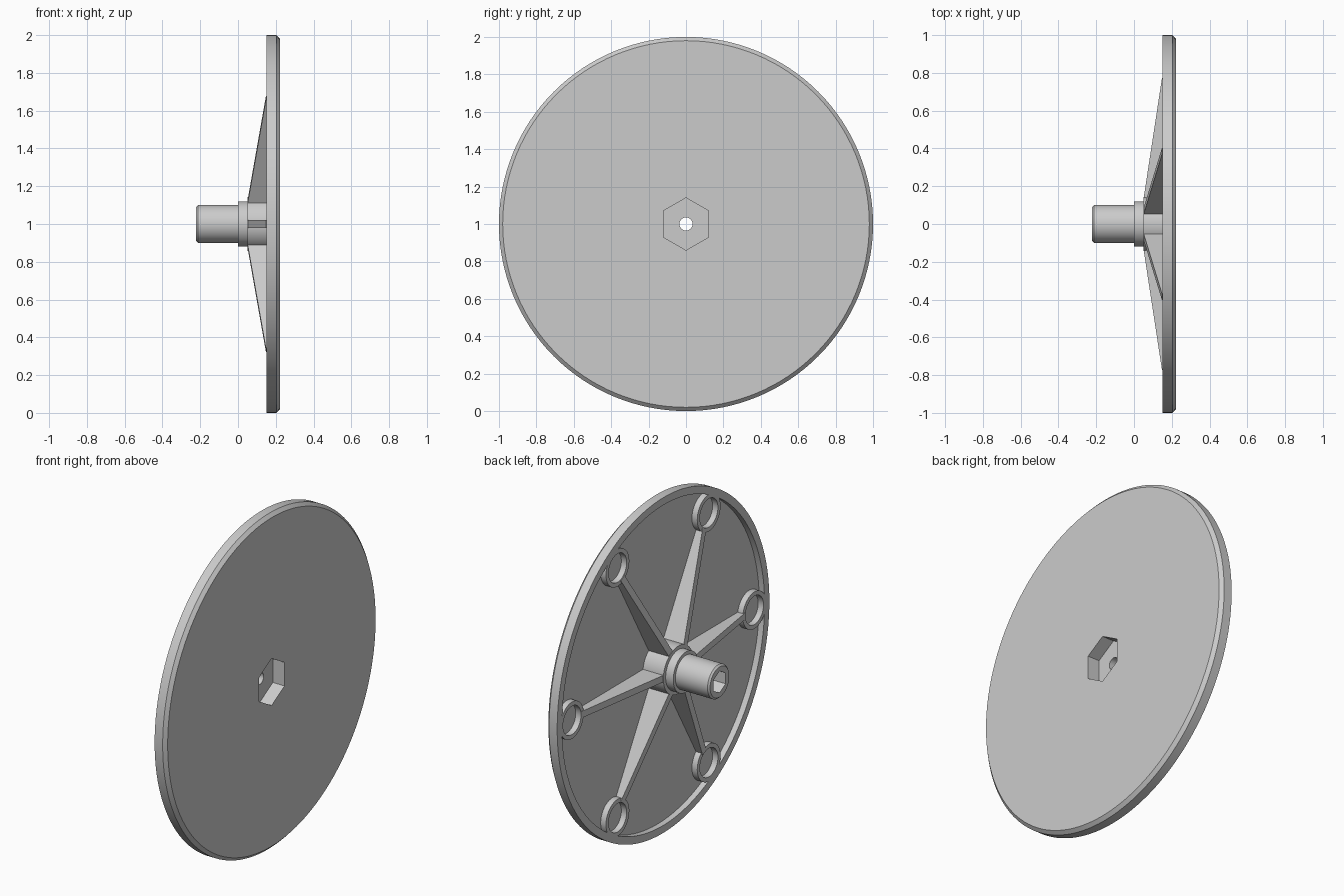
import bpy, bmesh
from math import cos, sin, pi, radians
from mathutils import Vector

cube = bpy.data.objects.get("Cube")
if cube:
    bpy.data.objects.remove(cube, do_unlink=True)

CENTRE = Vector((0, 0, 1))
RING_RADIUS = 0.86

grey = bpy.data.materials.new("light grey")
grey.use_nodes = True
colour = (0.6, 0.6, 0.6, 1)
grey.diffuse_color = colour
grey.node_tree.nodes["Principled BSDF"].inputs["Base Color"].default_value = colour


def add_object(name, bm, location=CENTRE):
    bmesh.ops.recalc_face_normals(bm, faces=bm.faces)
    mesh = bpy.data.meshes.new(name)
    bm.to_mesh(mesh)
    bm.free()
    mesh.materials.append(grey)
    obj = bpy.data.objects.new(name, mesh)
    obj.location = location
    bpy.context.collection.objects.link(obj)
    return obj


def lathe(name, profile, steps=128, closed=False, location=CENTRE):
    """Turn an (x, radius) profile around the x axis."""
    bm = bmesh.new()
    verts = [bm.verts.new((x, 0, r)) for x, r in profile]
    edges = [bm.edges.new(pair) for pair in zip(verts, verts[1:])]
    if closed:
        edges.append(bm.edges.new((verts[-1], verts[0])))
    bmesh.ops.spin(bm, geom=verts + edges, cent=(0, 0, 0), axis=(1, 0, 0),
                   angle=2 * pi, steps=steps)
    bmesh.ops.remove_doubles(bm, verts=bm.verts, dist=1e-5)
    return add_object(name, bm, location)


def activate(obj):
    bpy.ops.object.select_all(action='DESELECT')
    obj.select_set(True)
    bpy.context.view_layer.objects.active = obj


def cut(obj, x0, x1, radius, steps):
    """Bore a round or hexagonal hole along the x axis."""
    cutter = lathe("cutter", [(x0, 0), (x0, radius), (x1, radius), (x1, 0)], steps)
    cutter.hide_render = True
    mod = obj.modifiers.new("hole", 'BOOLEAN')
    mod.operation = 'DIFFERENCE'
    mod.solver = 'EXACT'
    mod.object = cutter
    activate(obj)
    bpy.ops.object.modifier_apply(modifier=mod.name)
    bpy.data.objects.remove(cutter, do_unlink=True)


def smooth(obj):
    activate(obj)
    bpy.ops.object.shade_smooth_by_angle(angle=radians(30))


# Turned body: shaft, collar, hub, recessed floor, rim and chamfered face
body = lathe("disc_and_shaft", [
    (-0.222, 0), (-0.222, 0.09), (-0.212, 0.1), (0, 0.1),
    (0, 0.12), (0.05, 0.12), (0.05, 0.142), (0.185, 0.142),
    (0.185, 0.955), (0.15, 0.955), (0.15, 1), (0.203, 1),
    (0.222, 0.98), (0.222, 0)])

# Hexagonal pocket in the face, hexagonal socket in the shaft, through bore
cut(body, 0.145, 0.3, 0.14, 6)
cut(body, -0.3, -0.1, 0.065, 6)
cut(body, -0.3, 0.3, 0.035, 32)
smooth(body)

# Six tapered ribs, each ending at a ring boss
for i in range(6):
    angle = i * pi / 3
    bm = bmesh.new()
    outline = [(0.05, 0.13), (0.148, 0.772), (0.19, 0.772), (0.19, 0.13)]
    side = bm.faces.new([bm.verts.new((x, r, -0.02)) for x, r in outline])
    extruded = bmesh.ops.extrude_face_region(bm, geom=[side])["geom"]
    bmesh.ops.translate(bm, vec=(0, 0, 0.04),
                        verts=[v for v in extruded if isinstance(v, bmesh.types.BMVert)])
    rib = add_object(f"rib_{i + 1}", bm)
    rib.rotation_euler.x = angle

    offset = Vector((0, cos(angle), sin(angle))) * RING_RADIUS
    ring = lathe(f"ring_boss_{i + 1}",
                 [(0.15, 0.085), (0.15, 0.11), (0.19, 0.11), (0.19, 0.085)],
                 48, True, CENTRE + offset)
    smooth(ring)
